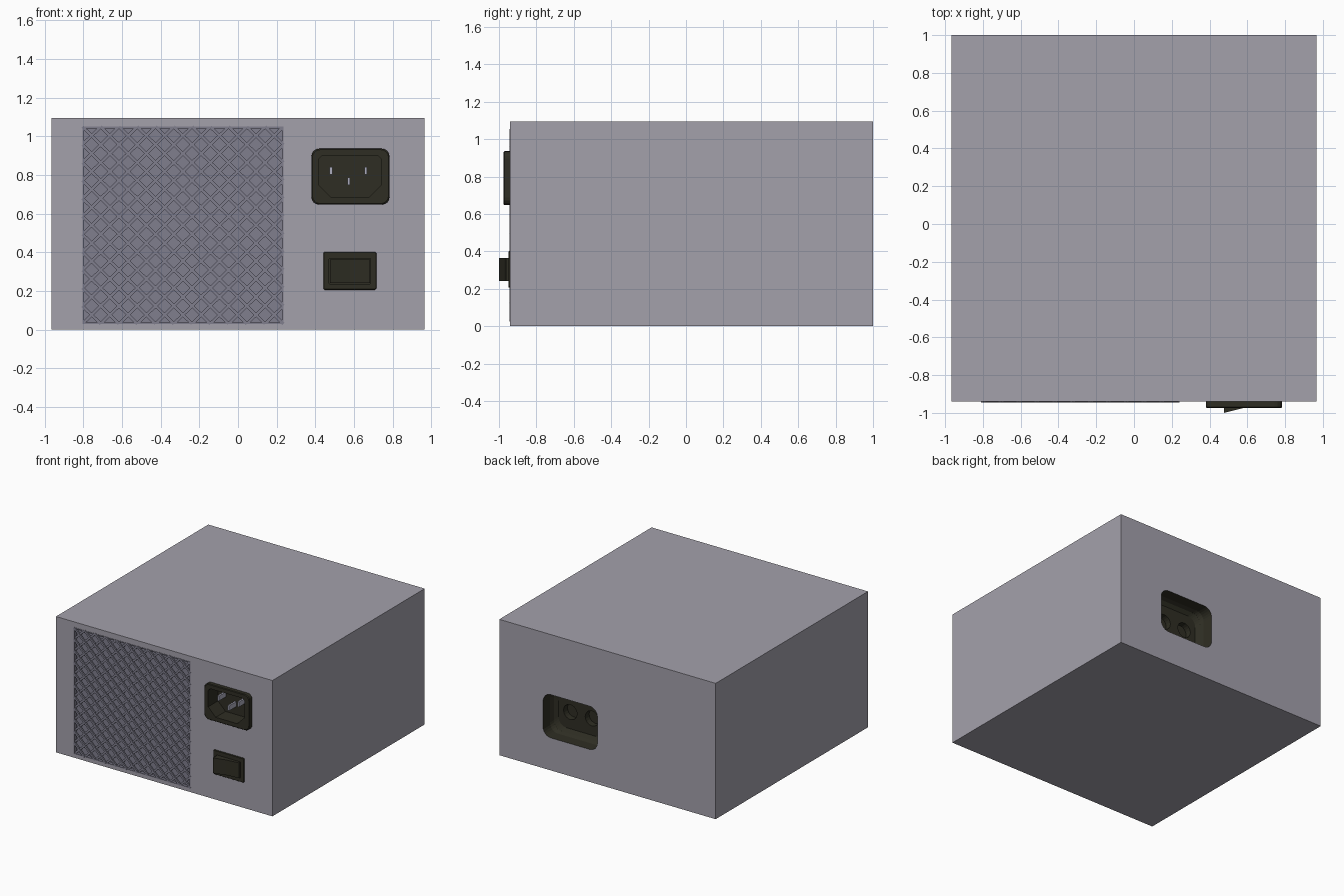
import bpy, bmesh, math
from mathutils import Vector, Matrix

if "Cube" in bpy.data.objects:
    bpy.data.objects.remove(bpy.data.objects["Cube"])


def material(name, rgb):
    m = bpy.data.materials.new(name)
    m.diffuse_color = (*rgb, 1)
    m.use_nodes = True
    m.node_tree.nodes["Principled BSDF"].inputs["Base Color"].default_value = m.diffuse_color
    return m


CASE = material("grey_case_metal", (0.37, 0.355, 0.41))
MESH = material("blue_grey_mesh", (0.215, 0.21, 0.27))
DARK = material("black_plastic", (0.028, 0.027, 0.017))
PIN = material("light_pin_metal", (0.42, 0.42, 0.52))


def finish(name, bm, mat):
    bmesh.ops.recalc_face_normals(bm, faces=bm.faces[:])
    me = bpy.data.meshes.new(name)
    bm.to_mesh(me)
    bm.free()
    ob = bpy.data.objects.new(name, me)
    bpy.context.collection.objects.link(ob)
    me.materials.append(mat)
    return ob


def add_box(bm, x0, x1, y0, y1, z0, z1):
    mat = Matrix.Translation(((x0 + x1) / 2, (y0 + y1) / 2, (z0 + z1) / 2))
    mat = mat @ Matrix.Diagonal((x1 - x0, y1 - y0, z1 - z0, 1))
    bmesh.ops.create_cube(bm, size=1, matrix=mat)


def box(name, mat, *dims):
    bm = bmesh.new()
    add_box(bm, *dims)
    return finish(name, bm, mat)


def outline(x0, x1, z0, z1, top, bottom, inset=0, n=5, straight=False):
    """Rectangle in x and z with rounded or chamfered corners."""
    x0, x1, z0, z1 = x0 + inset, x1 - inset, z0 + inset, z1 - inset
    pts = []
    corners = ((x1, z1, -1, -1, top), (x0, z1, 1, -1, top),
               (x0, z0, 1, 1, bottom), (x1, z0, -1, 1, bottom))
    for c, (x, z, sx, sz, r) in enumerate(corners):
        cx, cz = x + sx * r, z + sz * r
        for i in range(n):
            t = i / (n - 1)
            if straight:
                a, b = c * math.pi / 2, (c + 1) * math.pi / 2
                px = math.cos(a) * (1 - t) + math.cos(b) * t
                pz = math.sin(a) * (1 - t) + math.sin(b) * t
            else:
                a = (c + t) * math.pi / 2
                px, pz = math.cos(a), math.sin(a)
            pts.append((cx + r * px, cz + r * pz))
    return pts


def loft(name, mat, rings):
    """Join (outline, y) rings in order and cap both ends."""
    bm = bmesh.new()
    loops = [[bm.verts.new((x, y, z)) for x, z in pts] for pts, y in rings]
    for a, b in zip(loops, loops[1:]):
        for i in range(len(a)):
            j = (i + 1) % len(a)
            bm.faces.new((a[i], a[j], b[j], b[i]))
    bm.faces.new(loops[0])
    bm.faces.new(loops[-1])
    return finish(name, bm, mat)


def cut(target, cutter):
    mod = target.modifiers.new("cut", 'BOOLEAN')
    mod.operation = 'DIFFERENCE'
    mod.solver = 'EXACT'
    mod.object = cutter
    bpy.context.view_layer.objects.active = target
    bpy.ops.object.modifier_apply(modifier=mod.name)
    bpy.data.objects.remove(cutter, do_unlink=True)


# Case with grille recess, socket and switch openings, and rear cable recess
GX0, GX1, GZ0, GZ1 = -0.805, 0.235, 0.03, 1.05
case = box("case", CASE, -0.965, 0.965, -0.94, 1.0, 0, 1.095)
cut(case, box("grille_cutter", CASE, GX0, GX1, -1.0, -0.918, GZ0, GZ1))
cut(case, box("socket_cutter", CASE, 0.40, 0.76, -1.0, -0.83, 0.667, 0.917))


def rear(inset):
    return outline(0.09, 0.575, 0.262, 0.61, 0.07, 0.07, inset, 7)


cut(case, loft("rear_cutter", CASE, [(rear(0), 1.1), (rear(0), 0.91),
                                     (rear(0.012), 0.88), (rear(0.04), 0.86)]))
for hx in (0.43, 0.237):
    bm = bmesh.new()
    rot = Matrix.Translation((hx, 0.86, 0.437)) @ Matrix.Rotation(math.pi / 2, 4, 'X')
    bmesh.ops.create_cone(bm, cap_ends=True, segments=20, radius1=0.06,
                          radius2=0.06, depth=0.1, matrix=rot)
    cut(case, finish("hole_cutter", bm, CASE))

# Colour the recess faces by where they sit
case.data.materials.clear()
for m in (CASE, MESH, DARK):
    case.data.materials.append(m)
for p in case.data.polygons:
    c = p.center
    p.material_index = 0
    if 0.05 < c.x < 0.6 and 0.2 < c.z < 0.65 and 0.7 < c.y < 0.999:
        p.material_index = 2
    elif GX0 - 0.01 < c.x < GX1 + 0.01 and -0.9395 < c.y < -0.9 and c.z > 0.01 and c.z < 1.06:
        p.material_index = 1

# Diagonal grille wires, two crossing layers
N = 11
sx, sz = (GX1 - GX0) / N, (GZ1 - GZ0) / N
bm = bmesh.new()
for flip in (False, True):
    for k in range(1 - N, N):
        i, j, n = max(k, 0), max(-k, 0), N - abs(k)
        ends = []
        for a, b in ((i, j), (i + n, j + n)):
            x = GX1 - a * sx if flip else GX0 + a * sx
            ends.append(Vector((x, -0.938 if flip else -0.934, GZ0 + b * sz)))
        p, q = ends
        d = q - p
        ang = math.atan2(d.z, d.x)
        mat = (Matrix.Translation((p + q) / 2) @ Matrix.Rotation(-ang, 4, 'Y')
               @ Matrix.Diagonal((d.length, 0.012, 0.016, 1)))
        bmesh.ops.create_cube(bm, size=1, matrix=mat)
# Thin grille border
w = 0.008
for dims in ((GX0, GX0 + w, GZ0, GZ1), (GX1 - w, GX1, GZ0, GZ1),
             (GX0, GX1, GZ0, GZ0 + w), (GX0, GX1, GZ1 - w, GZ1)):
    add_box(bm, dims[0], dims[1], -0.943, -0.92, dims[2], dims[3])
finish("grille_wires", bm, MESH)


# Power socket with keyed cavity
def shell(inset):
    return outline(0.38, 0.784, 0.647, 0.936, 0.04, 0.04, inset)


cavity = outline(0.417, 0.742, 0.683, 0.90, 0.018, 0.067, straight=True)
loft("power_socket", DARK, [(outline(0.402, 0.758, 0.669, 0.915, 0.01, 0.02), -0.84),
                            (outline(0.402, 0.758, 0.669, 0.915, 0.01, 0.02), -0.935),
                            (shell(0), -0.938), (shell(0), -0.97),
                            (shell(0.005), -0.975), (cavity, -0.975), (cavity, -0.85)])
for i, (px, pz) in enumerate(((0.481, 0.822), (0.661, 0.822), (0.573, 0.768))):
    box(f"socket_pin_{i + 1}", PIN, px - 0.007, px + 0.007, -0.94, -0.845, pz - 0.02, pz + 0.02)


# Rocker switch frame and rocker
def frame(inset):
    return outline(0.442, 0.716, 0.206, 0.402, 0.006, 0.006, inset, 2)


well = outline(0.472, 0.686, 0.237, 0.368, 0.002, 0.002, 0, 2)
loft("switch_frame", DARK, [(frame(0), -0.935), (frame(0), -0.946), (frame(0.003), -0.95),
                            (well, -0.95), (well, -0.942)])
bm = bmesh.new()
profile = ((0.476, -0.938), (0.476, -1.0), (0.58, -0.974), (0.682, -0.962), (0.682, -0.938))
face = bm.faces.new([bm.verts.new((x, y, 0.241)) for x, y in profile])
ext = bmesh.ops.extrude_face_region(bm, geom=[face])
bmesh.ops.translate(bm, vec=(0, 0, 0.123),
                    verts=[v for v in ext["geom"] if isinstance(v, bmesh.types.BMVert)])
finish("switch_rocker", bm, DARK)
